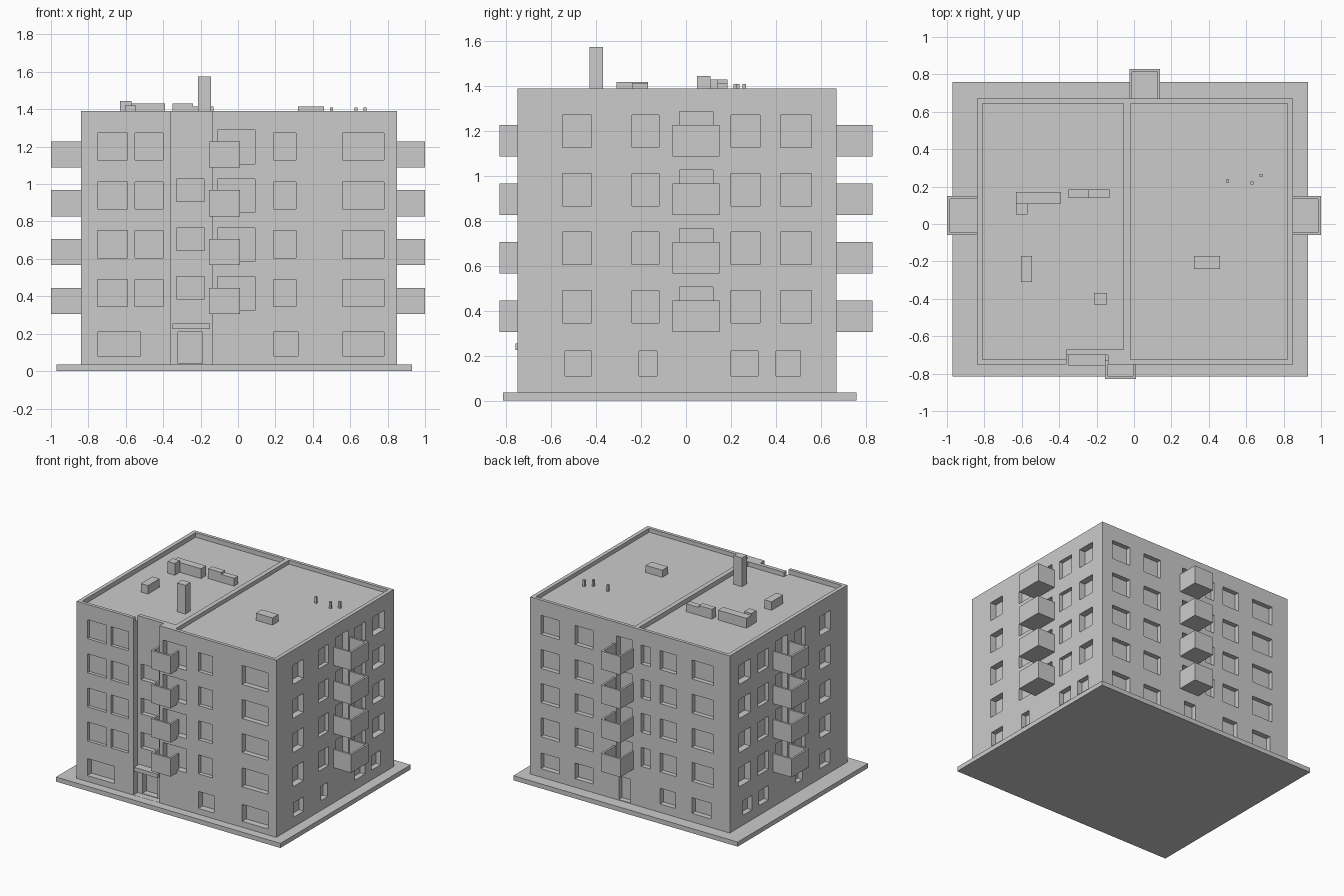
import bpy, bmesh
from mathutils import Matrix, Vector

if "Cube" in bpy.data.objects:
    bpy.data.objects.remove(bpy.data.objects["Cube"])

X0, X1, Y0, Y1, TOP = -0.84, 0.85, -0.75, 0.67, 1.39
FLOORS = [0.315 + 0.261 * i for i in range(4)]      # balcony floor heights


def boxes(name, items):
    """One object from a list of (x0, x1, y0, y1, z0, z1) boxes."""
    bm = bmesh.new()
    for a, b, c, d, e, f in items:
        m = Matrix.Translation(Vector(((a + b) / 2, (c + d) / 2, (e + f) / 2)))
        bmesh.ops.create_cube(bm, size=1, matrix=m @ Matrix.Diagonal((b - a, d - c, f - e, 1)))
    me = bpy.data.meshes.new(name)
    bm.to_mesh(me)
    bm.free()
    ob = bpy.data.objects.new(name, me)
    bpy.context.collection.objects.link(ob)
    return ob


def on_wall(side, u0, u1, d0, d1, z0, z1):
    """Box on a facade: u runs along the wall, d is the distance outwards."""
    if side == 'front':
        return (u0, u1, Y0 - d1, Y0 - d0, z0, z1)
    if side == 'back':
        return (u0, u1, Y1 + d0, Y1 + d1, z0, z1)
    if side == 'left':
        return (X0 - d1, X0 - d0, u0, u1, z0, z1)
    return (X1 + d0, X1 + d1, u0, u1, z0, z1)


def cut(target, items):
    cutter = boxes("cutter", items)
    cutter.hide_render = True
    mod = target.modifiers.new("cut", 'BOOLEAN')
    mod.operation, mod.solver, mod.object = 'DIFFERENCE', 'EXACT', cutter
    mod.use_self = True
    bpy.context.view_layer.objects.active = target
    bpy.ops.object.modifier_apply(modifier=mod.name)
    bpy.data.objects.remove(cutter)


# ground slab and main block
boxes("base_slab", [(-0.97, 0.93, -0.815, 0.76, 0, 0.035)])
body = boxes("building_body", [(X0, X1, Y0, Y1, 0.02, TOP)])

# stairwell recess in the front and sunken roofs either side of a party wall
cut(body, [on_wall('front', -0.36, -0.14, -0.05, 0.1, 0.036, 1.5)])
cut(body, [(-0.81, -0.36, -0.725, 0.645, 1.355, 1.5),
           (-0.37, -0.055, -0.67, 0.645, 1.355, 1.5),
           (-0.02, 0.82, -0.725, 0.645, 1.36, 1.5)])

# window and door openings
holes = []
for z in FLOORS:
    w0, w1 = z + 0.03, z + 0.175
    for u0, u1, d in ((-0.75, -0.59, 0.025), (-0.55, -0.40, 0.025),
                      (0.19, 0.31, 0.03), (0.56, 0.78, 0.04)):
        holes.append(on_wall('front', u0, u1, -d, 0.05, w0, w1))
    for u0, u1 in ((-0.70, -0.52), (-0.39, -0.25), (-0.17, -0.09), (0.32, 0.47), (0.60, 0.76)):
        holes.append(on_wall('back', u0, u1, -0.035, 0.05, w0, w1))
    for side in ('left', 'right'):
        for u0, u1, d in ((-0.55, -0.42, 0.05), (-0.24, -0.12, 0.03),
                          (0.20, 0.33, 0.03), (0.42, 0.56, 0.05)):
            holes.append(on_wall(side, u0, u1, -d, 0.05, w0, w1))
        holes.append(on_wall(side, -0.03, 0.12, -0.05, 0.05, z + 0.01, z + 0.19))
    holes.append(on_wall('front', -0.11, 0.09, -0.05, 0.05, z + 0.01, z + 0.19))
    holes.append(on_wall('back', -0.01, 0.12, -0.05, 0.05, z + 0.01, z + 0.19))
for z in FLOORS[:3]:                                 # half-landing windows
    holes.append(on_wall('front', -0.33, -0.18, -0.085, 0.05, z + 0.07, z + 0.19))
for u0, u1 in ((-0.75, -0.52), (0.19, 0.32), (0.56, 0.78)):
    holes.append(on_wall('front', u0, u1, -0.05, 0.05, 0.08, 0.21))
holes.append(on_wall('front', -0.32, -0.19, -0.10, 0.05, 0.04, 0.21))
for u0, u1, z0 in ((-0.68, -0.52, 0.1), (-0.38, -0.25, 0.1), (0.0, 0.1, 0.04),
                   (0.32, 0.47, 0.1), (0.60, 0.76, 0.1)):
    holes.append(on_wall('back', u0, u1, -0.04, 0.05, z0, 0.22))
for side in ('left', 'right'):
    for u0, u1 in ((-0.54, -0.42), (-0.21, -0.13), (0.20, 0.32), (0.40, 0.51)):
        holes.append(on_wall(side, u0, u1, -0.04, 0.05, 0.11, 0.22))
cut(body, holes)

# open-topped balconies, one stack per facade
for side, u0, u1, out in (('front', -0.155, 0.01, 0.08), ('back', -0.025, 0.14, 0.16),
                          ('left', -0.06, 0.15, 0.16), ('right', -0.06, 0.15, 0.15)):
    t, h = 0.015, 0.14
    for i, z in enumerate(FLOORS):
        z -= 0.01
        boxes(f"{side}_balcony_{i + 1}", [
            on_wall(side, u0, u1, -0.02, out, z, z + 0.02),
            on_wall(side, u0, u1, out - t, out, z + 0.02, z + h),
            on_wall(side, u0, u0 + t, -0.02, out - t, z + 0.02, z + h),
            on_wall(side, u1 - t, u1, -0.02, out - t, z + 0.02, z + h)])

# entrance canopy
boxes("entrance_canopy", [on_wall('front', -0.35, -0.15, -0.06, 0.01, 0.225, 0.255)])

# rooftop pieces
boxes("tall_chimney", [(-0.215, -0.145, -0.43, -0.37, 1.35, 1.575)])
boxes("long_vent_stack", [(-0.63, -0.39, 0.11, 0.17, 1.35, 1.43),
                          (-0.63, -0.57, 0.05, 0.11, 1.35, 1.445)])
boxes("second_vent_stack", [(-0.35, -0.24, 0.14, 0.185, 1.35, 1.43),
                            (-0.24, -0.13, 0.14, 0.185, 1.35, 1.415)])
boxes("left_roof_hatch", [(-0.605, -0.545, -0.31, -0.17, 1.35, 1.42)])
boxes("right_roof_hatch", [(0.32, 0.46, -0.24, -0.17, 1.355, 1.415)])
for i, (x, y) in enumerate(((0.50, 0.23), (0.63, 0.22), (0.68, 0.26))):
    boxes(f"antenna_{i + 1}", [(x - 0.008, x + 0.008, y - 0.008, y + 0.008, 1.355, 1.41)])
